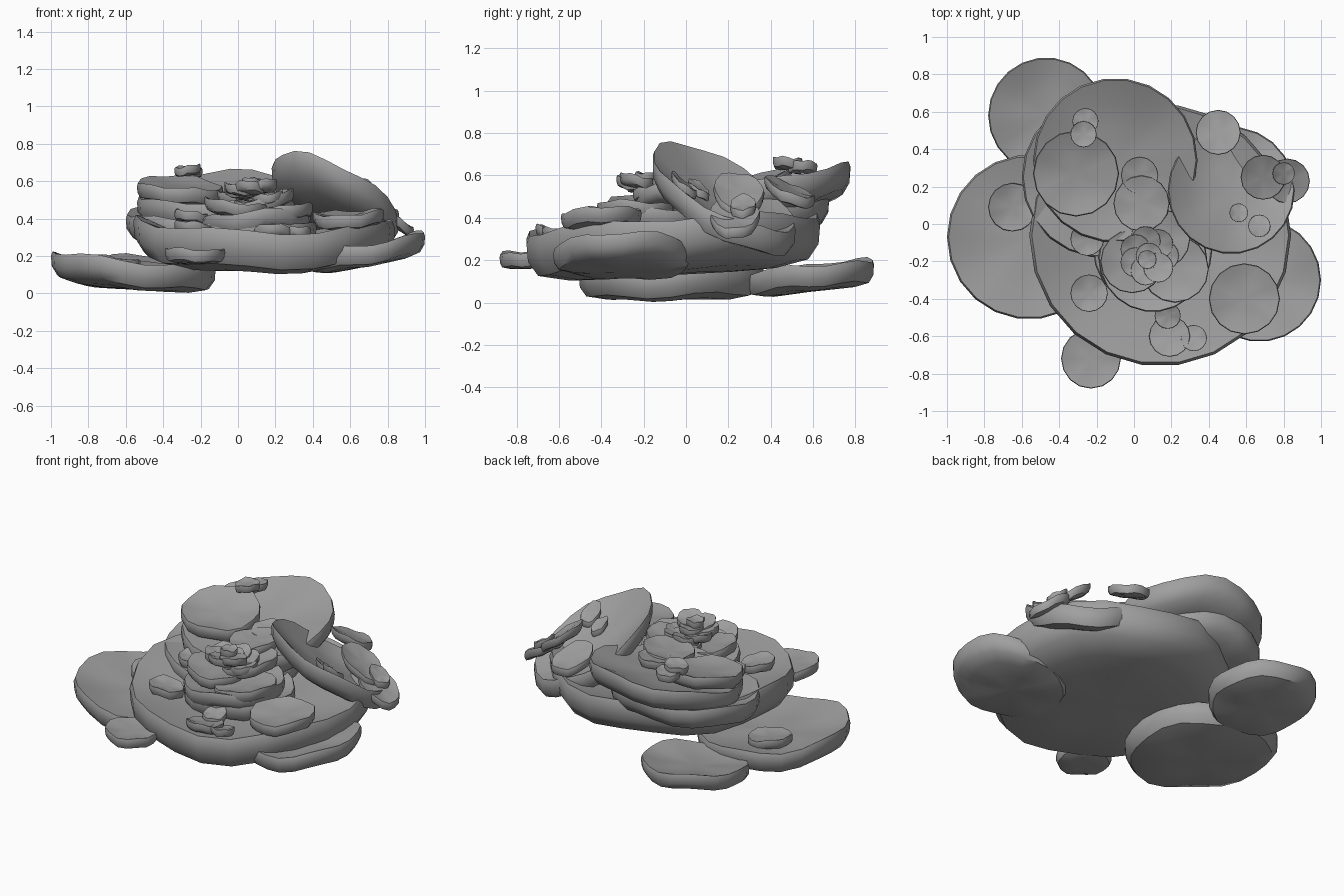
import bpy, bmesh, math, random

if "Cube" in bpy.data.objects:
    bpy.data.objects.remove(bpy.data.objects["Cube"])

shade = .35
grey = bpy.data.materials.new("stone_grey")
grey.use_nodes = True
grey.diffuse_color = (shade, shade, shade, 1)
grey.node_tree.nodes["Principled BSDF"].inputs["Base Color"].default_value = grey.diffuse_color
rng = random.Random(4)

# Radius and height steps from the underside, round the rim, to the top
PROFILE = [(.4, 0), (.7, 0), (.92, .1), (.99, .4), (1, .8), (.98, 1), (.7, 1), (.4, 1)]


def shelf(name, x, y, r, z, lean_x=0, lean_y=0, cup=.12):
    """Dished, tilted plate with a wavy rim; z is the underside at its centre.
    Returns a function giving the height of its upper surface."""
    sides = 22 if r > .25 else 16
    thick = .03 + .18 * r
    phase = rng.uniform(0, math.tau)
    bm = bmesh.new()

    def surface(dx, dy, height=1):
        # the underside is flatter than the dished top, so the rim is tall
        bowl = cup * r * (math.hypot(dx, dy) / r) ** 3
        return z + bowl * (1 + height) / 2 + lean_x * dx + lean_y * dy + height * thick

    def vert(radius, height, angle):
        dx, dy = r * radius * math.cos(angle), r * radius * math.sin(angle)
        ripple = math.sin(2 * angle + phase) + math.sin(5 * angle - phase)
        wave = .12 * thick * radius ** 2 * ripple
        return bm.verts.new((x + dx, y + dy, surface(dx, dy, height) + wave))

    angles = [math.tau * i / sides for i in range(sides)]
    rings = [[vert(radius, height, a) for a in angles] for radius, height in PROFILE]
    under, over = vert(0, 0, 0), vert(0, 1, 0)
    for i in range(sides):
        j = (i + 1) % sides
        for low, high in zip(rings, rings[1:]):
            bm.faces.new((low[i], low[j], high[j], high[i]))
        bm.faces.new((under, rings[0][j], rings[0][i]))
        bm.faces.new((over, rings[-1][i], rings[-1][j]))
    mesh = bpy.data.meshes.new(name)
    bm.to_mesh(mesh)
    bm.free()
    mesh.materials.append(grey)
    plate = bpy.data.objects.new(name, mesh)
    bpy.context.collection.objects.link(plate)
    bpy.ops.object.select_all(action='DESELECT')
    plate.select_set(True)
    bpy.context.view_layer.objects.active = plate
    bpy.ops.object.shade_smooth_by_angle(angle=math.radians(40))
    return lambda px, py: surface(px - x, py - y)


def rest(name, on, x, y, r, lift=0):
    """Smaller plate lying on another one and following its slope."""
    lean_x = (on(x + r, y) - on(x - r, y)) / (2 * r)
    lean_y = (on(x, y + r) - on(x, y - r)) / (2 * r)
    return shelf(name, x, y, r, on(x, y) + lift, lean_x, lean_y)


# Broad main dish and the lower shelves around it
main_dish = shelf("main_dish", x=.14, y=-.06, r=.7, z=.13, lean_y=.06, cup=.15)
right_shelf = shelf("right_lower_shelf", x=-.56, y=-.07, r=.44, z=.02, lean_x=-.07)
shelf("back_lower_shelf", x=-.47, y=.58, r=.31, z=.05, lean_y=.12)
shelf("left_lower_shelf", x=.67, y=-.3, r=.33, z=.14, lean_x=.18)
shelf("front_lower_shelf", x=-.23, y=-.72, r=.16, z=.16)
rest("lower_shelf_plate", on=right_shelf, x=-.65, y=.09, r=.13, lift=-.02)

# Stacked upper shelves at the back
shelf("back_middle_shelf", x=-.17, y=.25, r=.43, z=.28, lean_y=.14)
upper_shelf = shelf("back_upper_shelf", x=-.1, y=.34, r=.44, z=.4, lean_x=.05, lean_y=.19)
rest("back_top_plate", on=upper_shelf, x=-.31, y=.27, r=.23)
shelf("back_bud_outer", x=-.26, y=.55, r=.07, z=.61, lean_x=.1)
shelf("back_bud_inner", x=-.27, y=.48, r=.07, z=.63, lean_x=.1)
rest("inner_plate_back", on=upper_shelf, x=.03, y=.26, r=.1)
rest("inner_plate_front", on=upper_shelf, x=.04, y=.11, r=.15)

# Steep curled shelf with the plates and buds growing on it
curled = shelf("curled_shelf", x=.52, y=.18, r=.34, z=.37, lean_x=-.4, lean_y=-.48, cup=.25)
rest("curled_bud_upper", on=curled, x=.56, y=.06, r=.05)
rest("curled_bud_lower", on=curled, x=.67, y=-.01, r=.06)
shelf("curled_plate_back", x=.45, y=.49, r=.12, z=.48, lean_x=-.2, lean_y=-.4)
shelf("curled_plate_side", x=.69, y=.25, r=.12, z=.47, lean_x=-.7, lean_y=-.1)
outer_plate = shelf("curled_plate_outer", x=.82, y=.23, r=.12, z=.36, lean_x=-.6)
rest("curled_outer_bud", on=outer_plate, x=.8, y=.27, r=.06)

# Single plates lying in the main dish
shelf("dish_plate_left", x=.59, y=-.4, r=.19, z=.35, lean_x=.06, lean_y=.06)
rest("dish_plate_right", on=main_dish, x=-.24, y=-.37, r=.1, lift=.01)
rest("dish_plate_inner", on=main_dish, x=-.25, y=-.08, r=.09, lift=.08)
front_plate = rest("dish_plate_front", on=main_dish, x=.19, y=-.6, r=.11, lift=-.02)
rest("dish_bud_back", on=front_plate, x=.18, y=-.49, r=.07, lift=-.02)
rest("dish_bud_front", on=main_dish, x=.32, y=-.61, r=.07, lift=-.02)

# Central rosette: broad plates below, a ring of petals, then the crown
shelf("rosette_base", x=.1, y=-.13, r=.32, z=.25)
shelf("rosette_lower", x=.1, y=-.18, r=.29, z=.32, lean_x=.06)
shelf("rosette_left", x=.22, y=-.24, r=.18, z=.38, lean_x=.1)
shelf("rosette_right", x=-.01, y=-.2, r=.17, z=.41, lean_x=-.1)
shelf("rosette_back", x=.14, y=-.08, r=.16, z=.45, lean_x=.2, lean_y=.1)
petals = 7
for i in range(petals):
    turn = math.tau * i / petals
    across, along = math.cos(turn), math.sin(turn)
    shelf(f"rosette_petal_{i + 1}", x=.08 + .08 * across, y=-.17 + .08 * along, r=.08,
          z=.48 + .01 * i, lean_x=across / 5, lean_y=along / 5)
shelf("rosette_heart", x=.08, y=-.17, r=.07, z=.53)
shelf("rosette_crown", x=.07, y=-.19, r=.05, z=.57)
